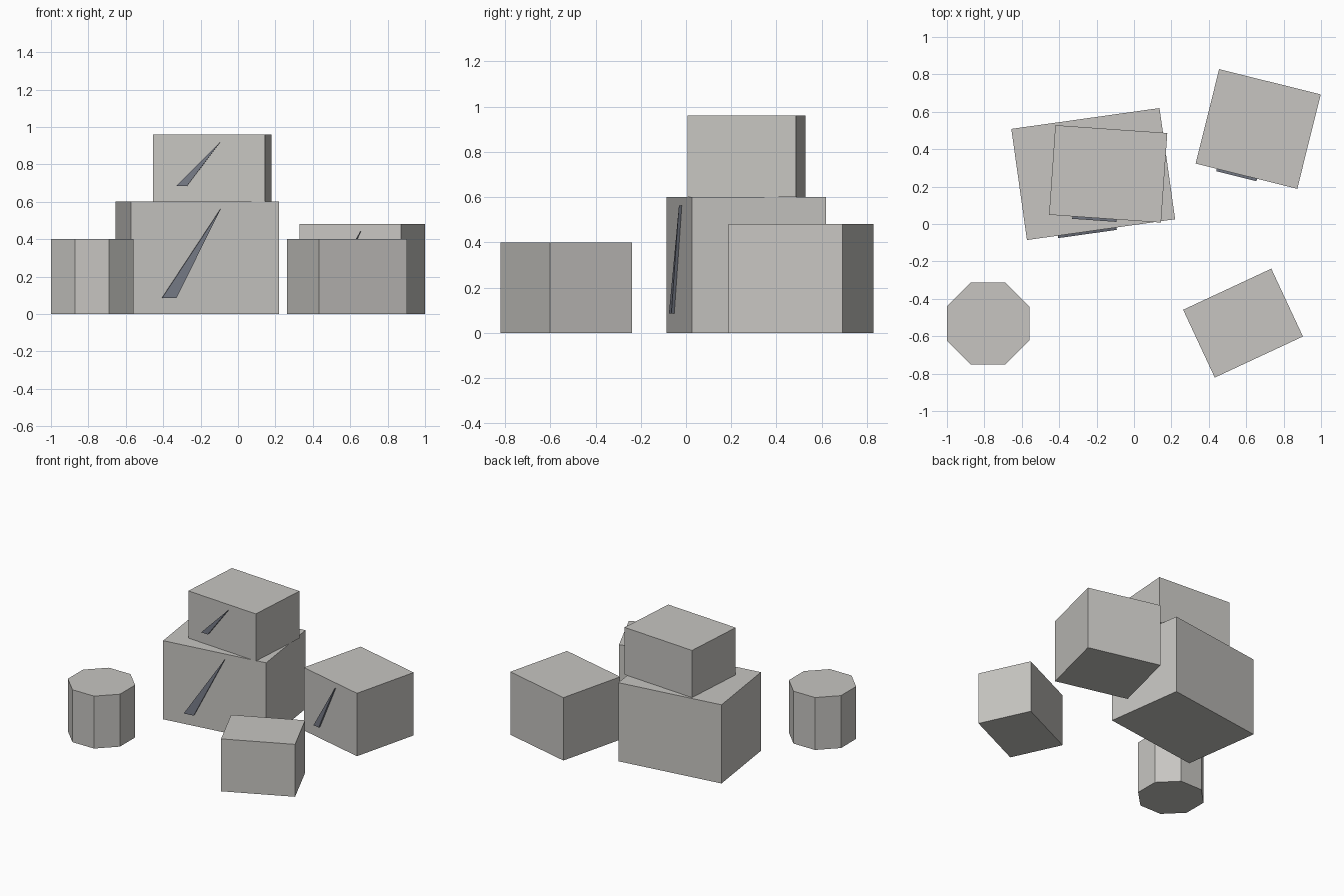
import bpy, bmesh, math
from mathutils import Matrix

if "Cube" in bpy.data.objects:
    bpy.data.objects.remove(bpy.data.objects["Cube"])


def material(name, rgb):
    m = bpy.data.materials.new(name)
    m.diffuse_color = (*rgb, 1)
    m.use_nodes = True
    m.node_tree.nodes["Principled BSDF"].inputs["Base Color"].default_value = m.diffuse_color
    return m


STONE = material("pale warm grey", (0.57, 0.56, 0.535))
SLATE = material("slate blue grey", (0.19, 0.205, 0.25))


def prism(name, outline, depth, mat, matrix):
    """Extrude a flat outline along local +z and place it with a matrix."""
    bm = bmesh.new()
    face = bm.faces.new([bm.verts.new((x, y, 0)) for x, y in outline])
    top = bmesh.ops.extrude_face_region(bm, geom=[face])["geom"]
    bmesh.ops.translate(bm, vec=(0, 0, depth),
                        verts=[v for v in top if isinstance(v, bmesh.types.BMVert)])
    bmesh.ops.recalc_face_normals(bm, faces=bm.faces)
    mesh = bpy.data.meshes.new(name)
    bm.to_mesh(mesh)
    bm.free()
    mesh.materials.append(mat)
    obj = bpy.data.objects.new(name, mesh)
    obj.matrix_world = matrix
    bpy.context.collection.objects.link(obj)
    return obj


def crate(name, centre, size, turn, slash=True):
    w, d, h = size
    place = Matrix.Translation(centre) @ Matrix.Rotation(math.radians(turn), 4, "Z")
    box = [(-w / 2, -d / 2), (w / 2, -d / 2), (w / 2, d / 2), (-w / 2, d / 2)]
    prism(name, box, h, STONE, place)
    if slash:
        # Slanted wedge standing proud of the front face
        wedge = [(-0.292 * w, 0.085), (-0.195 * w, 0.085), (0.104 * w, h - 0.038)]
        stand = Matrix.Translation((0, -d / 2, 0)) @ Matrix.Rotation(math.pi / 2, 4, "X")
        prism(name + "_slash", wedge, 0.013, SLATE, place @ stand)


# Stacked pair and the two loose crates
crate("large_crate", (-0.218, 0.267, 0), (0.80, 0.60, 0.60), 8)
crate("upper_crate", (-0.138, 0.268, 0.60), (0.60, 0.48, 0.36), -4)
crate("rear_crate", (0.664, 0.508, 0), (0.56, 0.52, 0.48), -14)
crate("front_crate", (0.583, -0.53, 0), (0.52, 0.40, 0.40), 25, slash=False)

# Eight-sided barrel with flat sides facing the axes
R = 0.22 / math.cos(math.pi / 8)
ring = [(R * math.cos((i + 0.5) * math.pi / 4), R * math.sin((i + 0.5) * math.pi / 4))
        for i in range(8)]
prism("barrel", ring, 0.40, STONE, Matrix.Translation((-0.78, -0.532, 0)))
